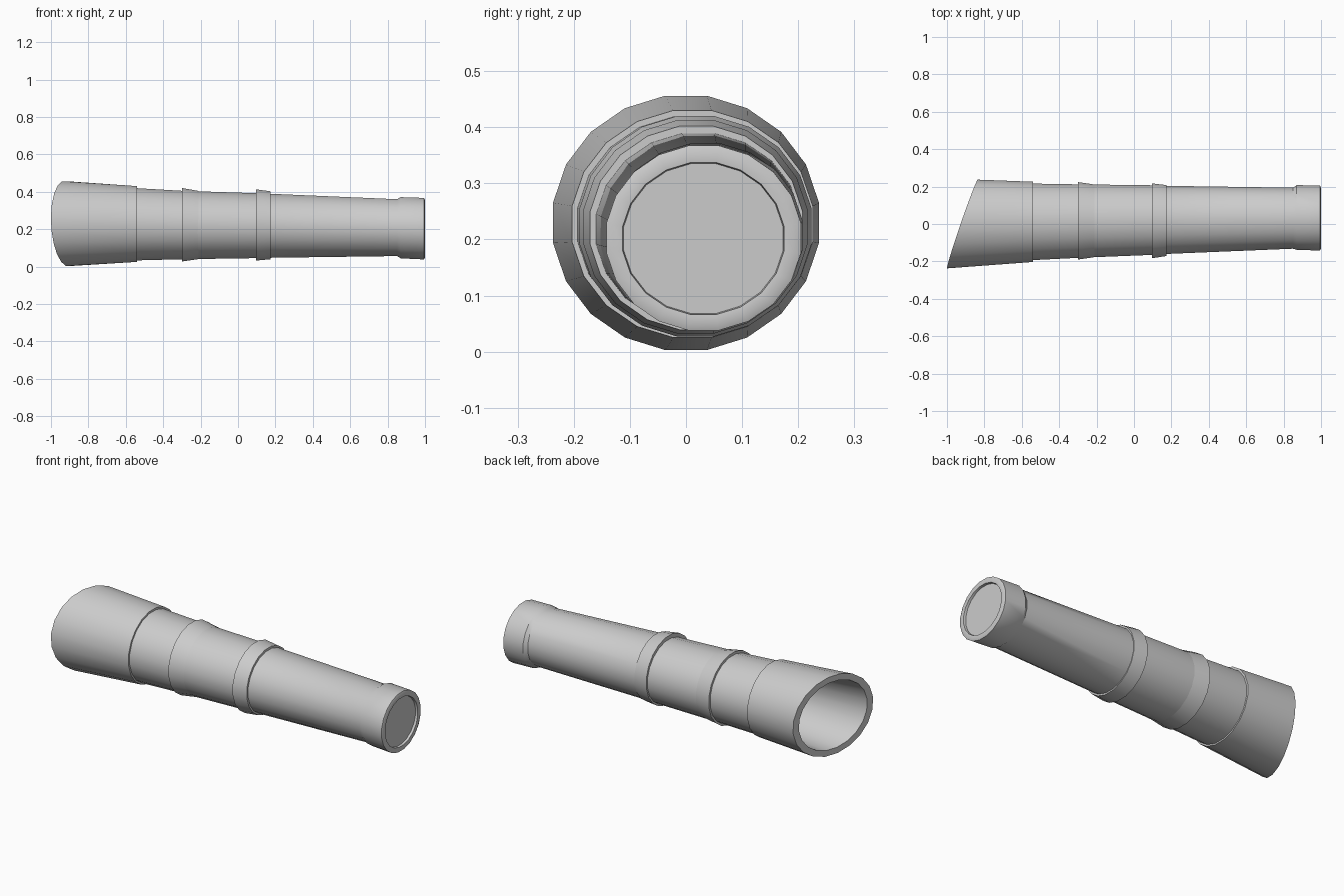
import bpy, bmesh, math

SIDES = 20


def ring_points(x, ymin, ymax, zmin, zmax, slanted=False):
    """One 20-sided elliptical cross-section; the wide end is cut at a slant."""
    pts = []
    for i in range(SIDES):
        a = math.tau * (i + 0.5) / SIDES
        k = 1 / math.cos(math.pi / SIDES)  # flat sides touch the extents
        y = (ymin + ymax) / 2 + (ymax - ymin) / 2 * k * math.cos(a)
        z = (zmin + zmax) / 2 + (zmax - zmin) / 2 * k * math.sin(a)
        px = -0.917 + 0.345 * y - 0.045 * (z - 0.23) if slanted else x
        pts.append((px, y, z))
    return pts


def loft(name, stations, closed=False, cap_end=False):
    bm = bmesh.new()
    rings = [[bm.verts.new(p) for p in ring_points(*s)] for s in stations]
    pairs = list(zip(rings, rings[1:]))
    if closed:
        pairs.append((rings[-1], rings[0]))
    for a, b in pairs:
        for i in range(SIDES):
            j = (i + 1) % SIDES
            bm.faces.new((a[i], a[j], b[j], b[i]))
    if cap_end:
        bm.faces.new(rings[-1])
    bmesh.ops.recalc_face_normals(bm, faces=bm.faces)
    mesh = bpy.data.meshes.new(name)
    bm.to_mesh(mesh)
    bm.free()
    ob = bpy.data.objects.new(name, mesh)
    bpy.context.collection.objects.link(ob)
    bpy.ops.object.select_all(action='DESELECT')
    ob.select_set(True)
    bpy.context.view_layer.objects.active = ob
    bpy.ops.object.shade_smooth_by_angle(angle=math.radians(35))
    return ob


# Hollow stepped tube: outer surface, narrow lip, then back along the bore
loft("horn_tube", [
    (-0.92, -0.237, 0.237, 0.003, 0.456, True),
    (-0.54, -0.203, 0.226, 0.025, 0.430),
    (-0.54, -0.193, 0.216, 0.033, 0.419),
    (-0.30, -0.181, 0.212, 0.039, 0.405),
    (0.10, -0.165, 0.207, 0.045, 0.392),
    (0.175, -0.160, 0.204, 0.047, 0.389),
    (0.85, -0.132, 0.194, 0.056, 0.360),
    (0.87, -0.138, 0.208, 0.044, 0.371),
    (0.995, -0.142, 0.205, 0.038, 0.367),
    (1.00, -0.130, 0.192, 0.050, 0.354),
    (0.998, -0.113, 0.175, 0.066, 0.337),
    (0.985, -0.111, 0.173, 0.068, 0.335),
    (0.85, -0.107, 0.170, 0.080, 0.335),
    (-0.54, -0.165, 0.186, 0.061, 0.391),
    (-0.92, -0.202, 0.202, 0.037, 0.422, True),
], closed=True)

# Recessed disc closing the narrow end
loft("end_disc", [
    (0.980, -0.113, 0.175, 0.066, 0.337),
    (0.985, -0.113, 0.175, 0.066, 0.337),
], cap_end=True)

# Raised bands around the middle
loft("rear_band", [
    (-0.30, -0.178, 0.210, 0.042, 0.402),
    (-0.30, -0.190, 0.224, 0.027, 0.420),
    (-0.21, -0.177, 0.211, 0.040, 0.404),
])
loft("middle_band", [
    (0.095, -0.163, 0.205, 0.047, 0.390),
    (0.095, -0.183, 0.217, 0.032, 0.413),
    (0.175, -0.171, 0.208, 0.039, 0.402),
    (0.175, -0.158, 0.202, 0.049, 0.387),
])
